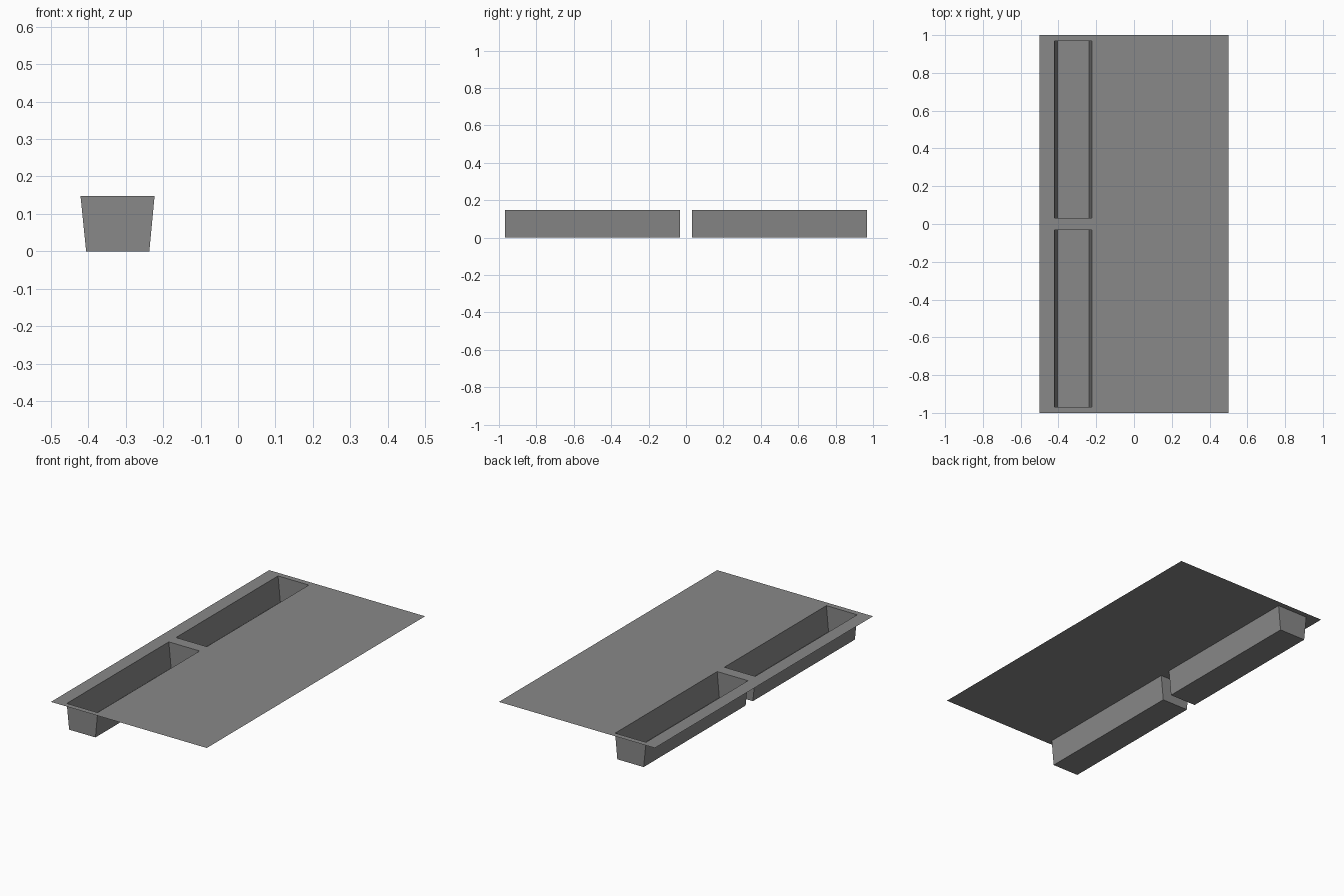
import bpy, bmesh

if "Cube" in bpy.data.objects:
    bpy.data.objects.remove(bpy.data.objects["Cube"])

H = 0.148                       # sheet height
X0, X1 = -0.421, -0.223         # pocket opening
B0, B1 = -0.406, -0.237         # pocket floor
Y0, Y1 = 0.033, 0.968           # pocket span, mirrored in y

grey = bpy.data.materials.new("mid grey")
grey.diffuse_color = (0.25, 0.25, 0.25, 1)
grey.use_nodes = True
grey.node_tree.nodes["Principled BSDF"].inputs["Base Color"].default_value = grey.diffuse_color


def make_object(name, quads):
    bm = bmesh.new()
    for quad in quads:
        bm.faces.new([bm.verts.new(p) for p in quad])
    bmesh.ops.remove_doubles(bm, verts=bm.verts, dist=1e-5)
    mesh = bpy.data.meshes.new(name)
    bm.to_mesh(mesh)
    bm.free()
    mesh.materials.append(grey)
    obj = bpy.data.objects.new(name, mesh)
    bpy.context.collection.objects.link(obj)


# Flat sheet, gridded around the two pocket openings
xs = [-0.5, X0, X1, 0.5]
ys = [-1, -Y1, -Y0, Y0, Y1, 1]
sheet = []
for i in range(3):
    for j in range(5):
        if i == 1 and j in (1, 3):
            continue
        a, b, c, d = xs[i], xs[i + 1], ys[j], ys[j + 1]
        sheet.append([(a, c, H), (b, c, H), (b, d, H), (a, d, H)])
make_object("sheet", sheet)

# Open-topped pockets with sloped long sides and upright ends
for name, ya, yb in (("front_pocket", -Y1, -Y0), ("back_pocket", Y0, Y1)):
    top = [(X0, ya, H), (X1, ya, H), (X1, yb, H), (X0, yb, H)]
    floor = [(B0, ya, 0), (B1, ya, 0), (B1, yb, 0), (B0, yb, 0)]
    quads = [floor]
    for k in range(4):
        n = (k + 1) % 4
        quads.append([floor[n], floor[k], top[k], top[n]])
    make_object(name, quads)
